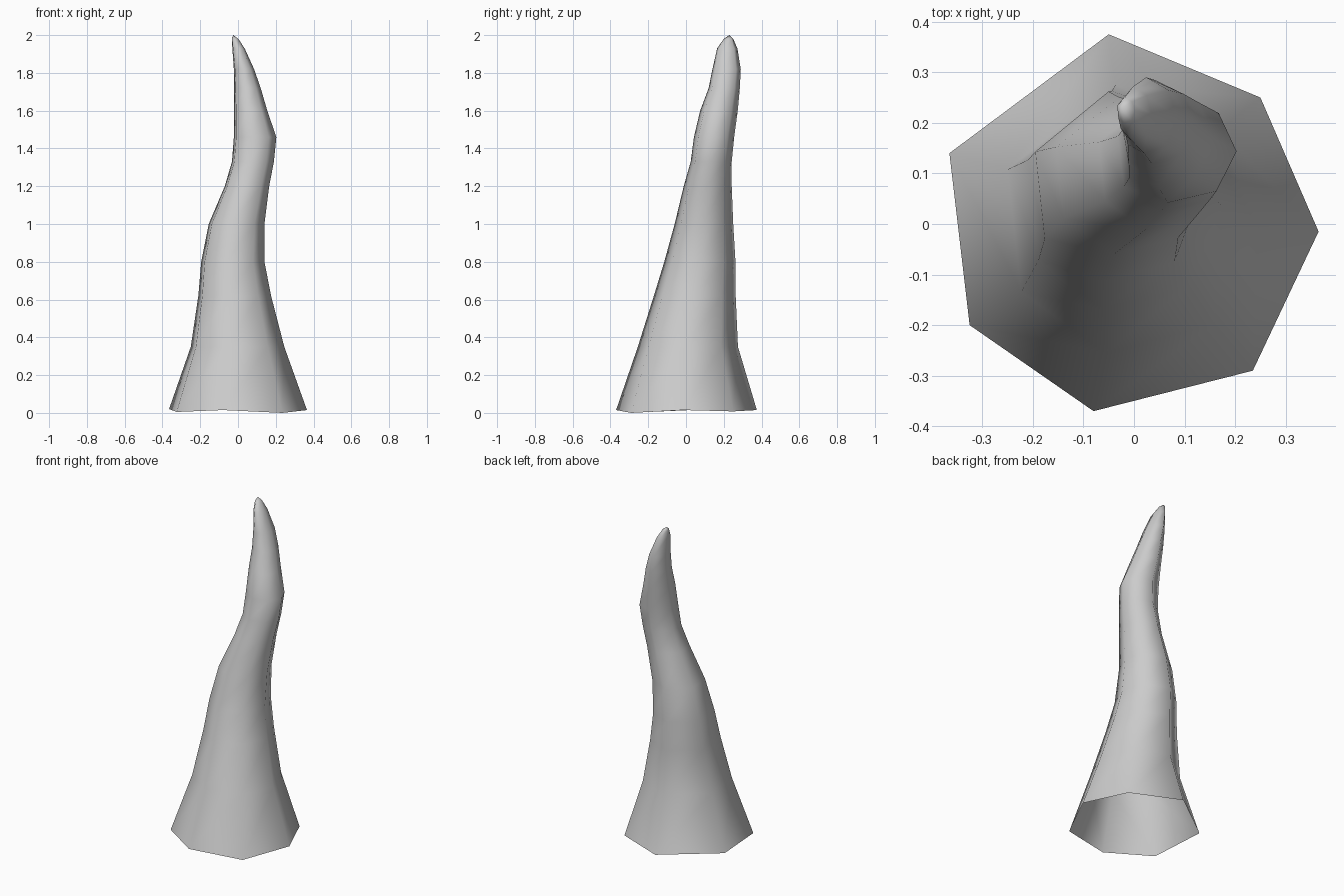
import bpy, bmesh

# Seven-sided base outline: x, y and slight height wobble of the open rim
base = [(-0.05, 0.375, 0.015), (-0.365, 0.14, 0.02), (-0.325, -0.20, 0.005),
        (-0.08, -0.37, 0.015), (0.235, -0.29, 0.0), (0.365, -0.015, 0.015),
        (0.25, 0.25, 0.008)]

# Cross-section limits going up the horn: z, x min, x max, y min, y max
sections = [
    (0.00, -0.365, 0.365, -0.37, 0.375),
    (0.35, -0.25, 0.245, -0.255, 0.275),
    (0.62, -0.21, 0.175, -0.17, 0.263),
    (0.80, -0.195, 0.14, -0.115, 0.262),
    (1.00, -0.155, 0.14, -0.06, 0.25),
    (1.20, -0.07, 0.165, -0.012, 0.242),
    (1.33, -0.032, 0.19, 0.025, 0.242),
    (1.46, -0.022, 0.203, 0.042, 0.255),
    (1.60, -0.02, 0.155, 0.075, 0.274),
    (1.72, -0.02, 0.12, 0.12, 0.285),
    (1.82, -0.022, 0.085, 0.14, 0.29),
    (1.93, -0.03, 0.035, 0.165, 0.272),
    (1.98, -0.033, 0.002, 0.20, 0.25),
]
tip = (-0.025, 0.23, 2.0)


def fit(value, old_low, old_high, low, high):
    return low + (value - old_low) / (old_high - old_low) * (high - low)


# Horn skin: rings of the base outline fitted to each section, open below
bm = bmesh.new()
rings = []
for z, x0, x1, y0, y1 in sections:
    rings.append([bm.verts.new((fit(x, -0.365, 0.365, x0, x1),
                                fit(y, -0.37, 0.375, y0, y1),
                                z + (wobble if z == 0 else 0)))
                  for x, y, wobble in base])
n = len(base)
for low, high in zip(rings, rings[1:]):
    for i in range(n):
        j = (i + 1) % n
        bm.faces.new((low[i], low[j], high[j], high[i]))

# Pointed tip
top = bm.verts.new(tip)
for i in range(n):
    bm.faces.new((rings[-1][i], rings[-1][(i + 1) % n], top))

for face in bm.faces:
    face.smooth = True
mesh = bpy.data.meshes.new("horn")
bm.to_mesh(mesh)
bm.free()
horn = bpy.data.objects.new("horn", mesh)
bpy.context.collection.objects.link(horn)
